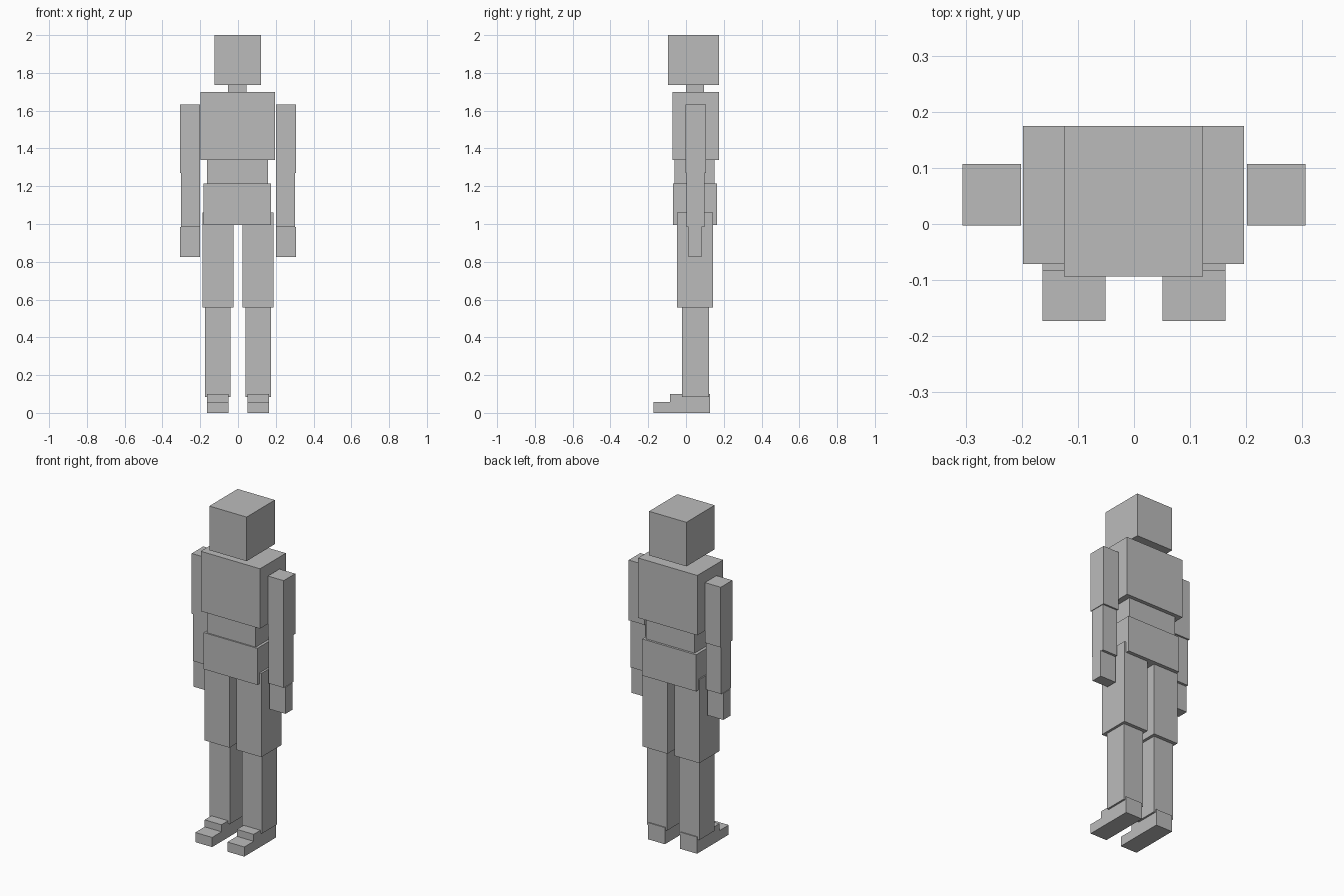
import bpy
import bmesh

cube = bpy.data.objects.get("Cube")
if cube:
    bpy.data.objects.remove(cube, do_unlink=True)

# Single neutral grey for the whole figure
grey = bpy.data.materials.new("plain_grey")
grey.use_nodes = True
colour = (0.5, 0.5, 0.5, 1)
grey.diffuse_color = colour
grey.node_tree.nodes["Principled BSDF"].inputs["Base Color"].default_value = colour


def prism(name, x, profile):
    """Extrude a (y, z) side profile across the x range."""
    bm = bmesh.new()
    face = bm.faces.new([bm.verts.new((x[0], y, z)) for y, z in profile])
    side = bmesh.ops.extrude_face_region(bm, geom=[face])["geom"]
    moved = [v for v in side if isinstance(v, bmesh.types.BMVert)]
    bmesh.ops.translate(bm, verts=moved, vec=(x[1] - x[0], 0, 0))
    bmesh.ops.recalc_face_normals(bm, faces=bm.faces)
    mesh = bpy.data.meshes.new(name)
    bm.to_mesh(mesh)
    bm.free()
    mesh.materials.append(grey)
    obj = bpy.data.objects.new(name, mesh)
    bpy.context.collection.objects.link(obj)


def block(name, x, y, z):
    prism(name, x, [(y[0], z[0]), (y[1], z[0]), (y[1], z[1]), (y[0], z[1])])


# Head and trunk
block("head", (-0.125, 0.123), (-0.094, 0.175), (1.735, 2.0))
block("neck", (-0.054, 0.046), (0.0, 0.095), (1.70, 1.735))
block("chest", (-0.198, 0.196), (-0.071, 0.175), (1.34, 1.70))
block("abdomen", (-0.164, 0.16), (-0.06, 0.152), (1.215, 1.34))
block("pelvis", (-0.182, 0.176), (-0.068, 0.165), (0.995, 1.215))

# Limbs, given by distance from the centre line and repeated on both sides
limbs = [
    ("upper_arm", (0.201, 0.306), (-0.003, 0.107), (1.27, 1.632)),
    ("forearm", (0.202, 0.302), (0.002, 0.097), (0.985, 1.27)),
    ("hand", (0.201, 0.306), (0.014, 0.082), (0.825, 0.985)),
    ("thigh", (0.023, 0.189), (-0.048, 0.143), (0.557, 1.06)),
    ("shin", (0.04, 0.174), (-0.02, 0.122), (0.083, 0.557)),
]
foot_profile = [(-0.173, 0), (0.128, 0), (0.128, 0.1),
                (-0.084, 0.1), (-0.084, 0.058), (-0.173, 0.058)]

for side, sign in (("left", 1), ("right", -1)):
    for part, x, y, z in limbs:
        block(f"{side}_{part}", sorted(sign * v for v in x), y, z)
    prism(f"{side}_foot", sorted(sign * v for v in (0.051, 0.163)), foot_profile)
